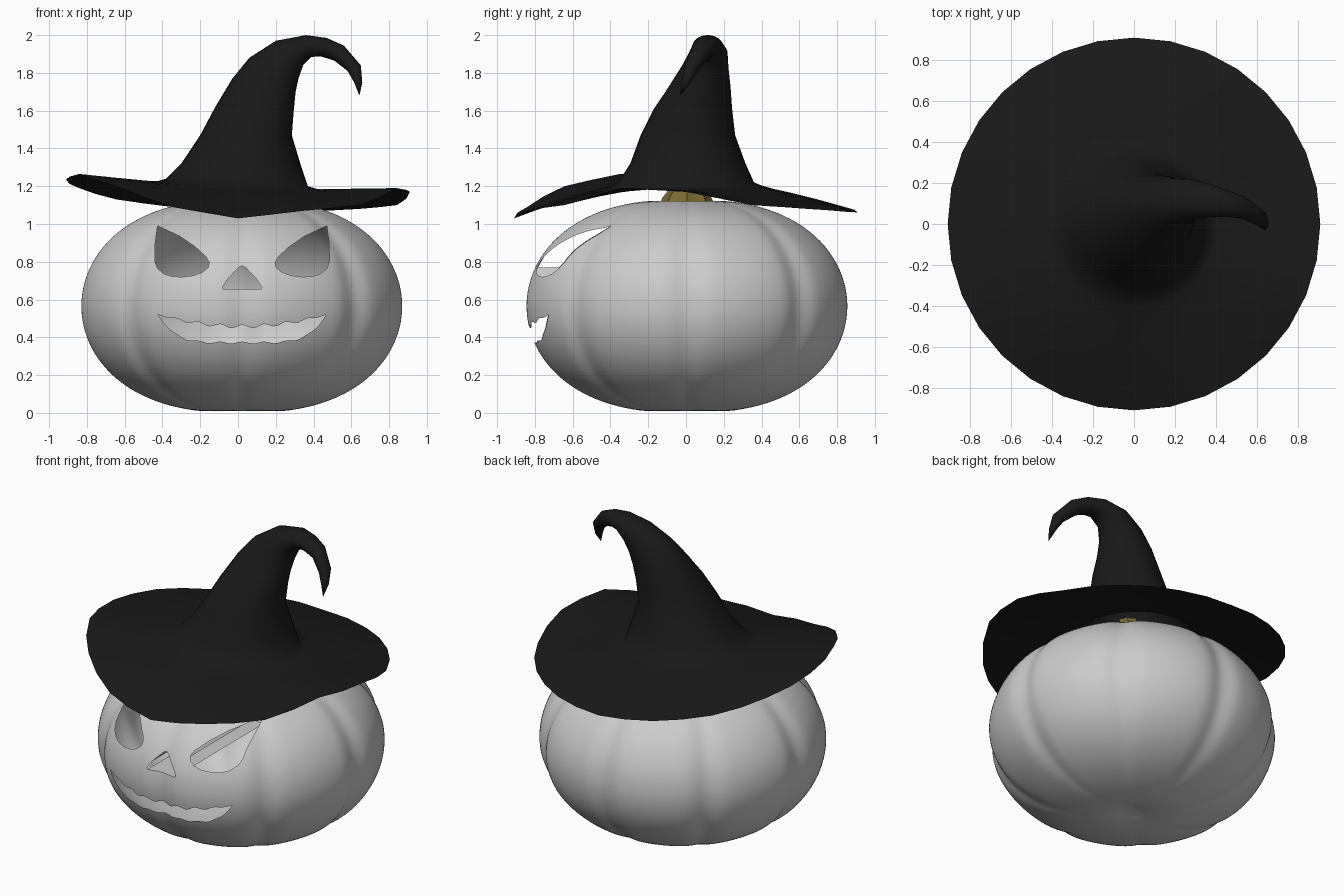
import bpy, bmesh, math

if "Cube" in bpy.data.objects:
    bpy.data.objects.remove(bpy.data.objects["Cube"])

CX, CY = 0.02, 0.005


def make_object(name, bm, color=None):
    bmesh.ops.recalc_face_normals(bm, faces=bm.faces)
    mesh = bpy.data.meshes.new(name)
    bm.to_mesh(mesh)
    bm.free()
    ob = bpy.data.objects.new(name, mesh)
    bpy.context.collection.objects.link(ob)
    if color:
        mat = bpy.data.materials.new(name + "_colour")
        mat.diffuse_color = color
        mat.use_nodes = True
        mat.node_tree.nodes["Principled BSDF"].inputs["Base Color"].default_value = mat.diffuse_color
        mesh.materials.append(mat)
    return ob


def smooth(ob, angle=60):
    bpy.ops.object.select_all(action='DESELECT')
    ob.select_set(True)
    bpy.context.view_layer.objects.active = ob
    bpy.ops.object.shade_smooth_by_angle(angle=math.radians(angle))


def loft(bm, rings, start=None, end=None):
    """Bridge closed rings of points; optional pole points close the ends."""
    loops = [[bm.verts.new(p) for p in ring] for ring in rings]
    n = len(loops[0])
    for a, b in zip(loops, loops[1:]):
        for i in range(n):
            j = (i + 1) % n
            bm.faces.new((a[i], a[j], b[j], b[i]))
    for pole, loop in ((start, loops[0]), (end, loops[-1])):
        if pole:
            v = bm.verts.new(pole)
            for i in range(n):
                bm.faces.new((v, loop[i], loop[(i + 1) % n]))


# Pumpkin: squashed sphere with eight grooves and dimpled poles
def pumpkin_ring(t, n=160):
    r = 0.86 * math.cos(t) ** 0.8
    z = 0.565 + 0.565 * math.sin(t)
    if r < 0.25:
        z -= math.copysign(0.04, t) * (1 - r / 0.25) ** 2
    ring = []
    for i in range(n):
        a = 2 * math.pi * i / n
        d = (a + math.pi / 8) % (math.pi / 4) - math.pi / 8
        k = r * (1 - 0.032 * math.exp(-(d / 0.09) ** 2))
        ring.append((CX + k * math.cos(a), CY + k * math.sin(a), z))
    return ring


bm = bmesh.new()
N = 72
loft(bm, [pumpkin_ring(-math.pi / 2 + math.pi * i / N) for i in range(1, N)],
     (CX, CY, 0.04), (CX, CY, 1.09))
pumpkin = make_object("pumpkin", bm)

# Face openings: outlines in x (from the face centre) and z
eye = [(0.448, 0.99), (0.46, 0.90), (0.462, 0.80), (0.448, 0.765), (0.415, 0.737),
       (0.37, 0.722), (0.32, 0.72), (0.26, 0.727), (0.21, 0.745), (0.18, 0.77),
       (0.174, 0.795), (0.19, 0.825), (0.25, 0.88), (0.33, 0.935)]
nose = [(0, 0.778), (0.018, 0.77), (0.075, 0.71), (0.105, 0.665), (0.10, 0.655),
        (-0.10, 0.655), (-0.105, 0.665), (-0.075, 0.71), (-0.018, 0.77)]
M = 48
ts = [-1 + 2 * i / M for i in range(M + 1)]


def ripple(t):
    return 0.009 * math.cos(t * 24) * (1 - t ** 4)


mouth = [(0.445 * t, 0.457 + 0.063 * t * t + ripple(t)) for t in ts]
mouth += [(0.445 * t, 0.372 + 0.148 * abs(t) ** 5 + 0.6 * ripple(t)) for t in ts[-2:0:-1]]

DEPTH = 0.1
bm = bmesh.new()
for outline in (eye, [(-x, z) for x, z in eye], nose, mouth):
    face = bm.faces.new([bm.verts.new((CX + 0.002 + x, -1.2, z)) for x, z in outline])
    ext = bmesh.ops.extrude_face_region(bm, geom=[face])
    for v in ext["geom"]:
        if isinstance(v, bmesh.types.BMVert):
            v.co.y = DEPTH
cutter = make_object("face_cutter", bm)
cutter.hide_render = True

mod = pumpkin.modifiers.new("cut_face", 'BOOLEAN')
mod.operation = 'DIFFERENCE'
mod.solver = 'EXACT'
mod.object = cutter
dg = bpy.context.evaluated_depsgraph_get()
pumpkin_mesh = bpy.data.meshes.new_from_object(pumpkin.evaluated_get(dg))
pumpkin.modifiers.clear()
pumpkin.data = pumpkin_mesh
bpy.data.objects.remove(cutter)

# Drop the tunnel walls so the pumpkin is a thin hollow skin
bm = bmesh.new()
bm.from_mesh(pumpkin_mesh)
bm.normal_update()
walls = []
for f in bm.faces:
    c = f.calc_center_median()
    side = (abs(f.normal.y) < 1e-4 and -0.6 < c.y < -0.03
            and abs(c.x) < 0.5 and 0.3 < c.z < 1.02)
    cap = abs(f.normal.y) > 0.999 and abs(c.y - DEPTH) < 1e-3
    if side or cap:
        walls.append(f)
bmesh.ops.delete(bm, geom=walls, context='FACES')
bm.to_mesh(pumpkin_mesh)
bm.free()
smooth(pumpkin)

# Stem, mostly hidden under the hat
bm = bmesh.new()
rings = []
for z, r, dx in ((1.09, 0.14, 0), (1.14, 0.12, 0), (1.18, 0.09, 0), (1.25, 0.07, 0.01), (1.32, 0.065, 0.03)):
    rings.append([(CX + dx + r * (1 + 0.08 * (-1) ** i) * math.cos(i * math.pi / 8),
                   CY + r * (1 + 0.08 * (-1) ** i) * math.sin(i * math.pi / 8), z) for i in range(16)])
loft(bm, rings, None, (CX + 0.03, CY, 1.32))
smooth(make_object("stem", bm, (0.2, 0.14, 0.03, 1)), 50)

# Hat: each crown ring is left x, z, right x, z, then y centre and y radius
crown = [(-0.38, 1.24, 0.37, 1.20, 0.00, 0.36), (-0.30, 1.32, 0.33, 1.32, 0.01, 0.305),
         (-0.20, 1.47, 0.285, 1.47, 0.01, 0.25), (-0.12, 1.62, 0.295, 1.60, 0.037, 0.207),
         (-0.03, 1.77, 0.305, 1.70, 0.075, 0.16), (0.06, 1.88, 0.32, 1.77, 0.10, 0.125),
         (0.20, 1.97, 0.345, 1.84, 0.12, 0.10), (0.36, 2.0, 0.39, 1.885, 0.115, 0.08),
         (0.47, 1.985, 0.44, 1.887, 0.10, 0.065), (0.56, 1.945, 0.51, 1.865, 0.08, 0.055),
         (0.65, 1.84, 0.58, 1.81, 0.03, 0.04), (0.658, 1.75, 0.615, 1.75, 0.0, 0.025)]
# Brim edge heights every 22.5 degrees, counter-clockwise from +x
edge = [1.17, 1.10, 1.08, 1.065, 1.06, 1.09, 1.13, 1.19,
        1.235, 1.265, 1.20, 1.09, 1.03, 1.07, 1.10, 1.19]
SIDES = 32
angles = [2 * math.pi * i / SIDES for i in range(SIDES)]


def crown_ring(lx, lz, rx, rz, yc, ry):
    return [((lx + rx) / 2 + math.cos(a) * (rx - lx) / 2, yc + math.sin(a) * ry,
             (lz + rz) / 2 + math.cos(a) * (rz - lz) / 2) for a in angles]


def edge_height(i):
    k = i // 2
    return edge[k] if i % 2 == 0 else (edge[k] + edge[(k + 1) % 16]) / 2


base = crown_ring(*crown[0])
rings = []
for s in (1, 0.8, 0.6, 0.4, 0.2, 0.08):
    ring = []
    for i, (a, (x, y, z)) in enumerate(zip(angles, base)):
        ring.append((x + s * (0.91 * math.cos(a) - x), y + s * (0.91 * math.sin(a) - y),
                     z - 0.02 * min(1, s * 8) * (1 - s) + s ** 1.2 * (edge_height(i) - z)))
    rings.append(ring)
rings += [crown_ring(*c) for c in crown]
bm = bmesh.new()
loft(bm, rings, None, (0.643, -0.03, 1.68))
smooth(make_object("witch_hat", bm, (0.01, 0.01, 0.01, 1)), 80)
